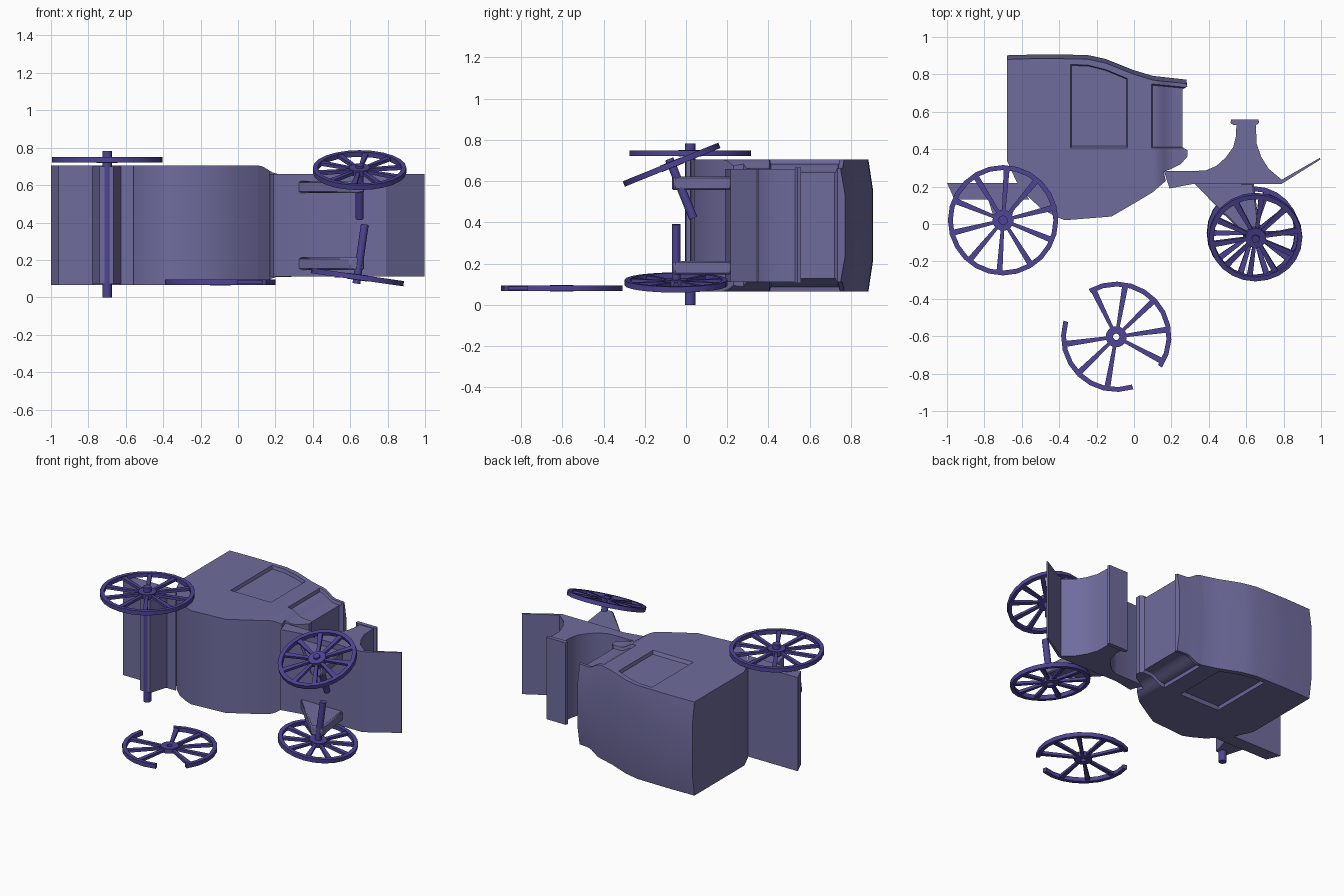
import bpy, bmesh, math
from mathutils import Vector, Matrix

cube = bpy.data.objects.get("Cube")
if cube:
    bpy.data.objects.remove(cube)

MID = 0.385          # centre of the body's width, along z
HALF = 0.32          # half width of the cabin


def material(name, rgb):
    m = bpy.data.materials.new(name)
    m.use_nodes = True
    m.diffuse_color = (*rgb, 1)
    m.node_tree.nodes["Principled BSDF"].inputs["Base Color"].default_value = (*rgb, 1)
    return m


BODY = material("dusty violet", (0.16, 0.15, 0.34))
WHEEL = material("deep violet", (0.075, 0.058, 0.30))


def finish(bm, name, mat, matrix=None, smooth=True):
    bmesh.ops.recalc_face_normals(bm, faces=bm.faces)
    mesh = bpy.data.meshes.new(name)
    bm.to_mesh(mesh)
    bm.free()
    ob = bpy.data.objects.new(name, mesh)
    bpy.context.collection.objects.link(ob)
    mesh.materials.append(mat)
    if matrix:
        ob.matrix_world = matrix
    if smooth:
        shade(ob)
    return ob


def activate(ob):
    bpy.ops.object.select_all(action='DESELECT')
    ob.select_set(True)
    bpy.context.view_layer.objects.active = ob


def shade(ob):
    activate(ob)
    bpy.ops.object.shade_smooth_by_angle(angle=math.radians(30))


def prism(bm, pts, z0, z1, far_scale=1.0):
    """Extrude a side profile across the width, optionally tapering it."""
    n = len(pts)
    c = sum((Vector(p) for p in pts), Vector((0, 0))) / n
    low = [bm.verts.new((x, y, z0)) for x, y in pts]
    high = [bm.verts.new((*(c + (Vector(p) - c) * far_scale), z1)) for p in pts]
    bm.faces.new(low)
    bm.faces.new(high)
    for i in range(n):
        j = (i + 1) % n
        bm.faces.new((low[i], low[j], high[j], high[i]))


def solid(name, pts, z0, z1, mat=BODY):
    bm = bmesh.new()
    prism(bm, pts, z0, z1)
    return finish(bm, name, mat)


def rod(name, a, b, radius, mat=WHEEL):
    a, b = Vector(a), Vector(b)
    bm = bmesh.new()
    bmesh.ops.create_cone(bm, cap_ends=True, segments=16, radius1=radius,
                          radius2=radius, depth=(b - a).length)
    turn = (b - a).to_track_quat('Z', 'Y').to_matrix().to_4x4()
    return finish(bm, name, mat, Matrix.Translation((a + b) / 2) @ turn)


# Cabin: side profile extruded across the width
cabin = solid("cabin", [
    (-0.68, 0.88), (-0.5, 0.885), (-0.25, 0.882), (-0.15, 0.86), (0, 0.80),
    (0.1, 0.77), (0.28, 0.75), (0.285, 0.735), (0.26, 0.72), (0.26, 0.41),
    (0.285, 0.395), (0.285, 0.36), (0.25, 0.32), (0.2, 0.295), (0.16, 0.28),
    (0.17, 0.23), (0.1, 0.17), (0, 0.11), (-0.12, 0.04), (-0.37, 0.02),
    (-0.42, 0.04), (-0.5, 0.085), (-0.57, 0.15), (-0.63, 0.23), (-0.68, 0.34)],
    MID - HALF, MID + HALF)

# Window recesses on both sides
door = [(-0.345, 0.395), (-0.03, 0.395), (-0.03, 0.78), (-0.09, 0.805),
        (-0.15, 0.83), (-0.25, 0.855), (-0.345, 0.858)]
quarter = [(0.09, 0.40), (0.32, 0.40), (0.32, 0.732), (0.09, 0.755)]
bm = bmesh.new()
for side in (1, -1):
    for pts in (door, quarter):
        prism(bm, pts, MID + side * (HALF + 0.02), MID + side * (HALF - 0.022), 0.93)
cutter = finish(bm, "window_cutter", BODY, smooth=False)
cutter.hide_render = True
cut = cabin.modifiers.new("windows", 'BOOLEAN')
cut.object = cutter
cut.solver = 'EXACT'
activate(cabin)
bpy.ops.object.modifier_apply(modifier=cut.name)
bpy.data.objects.remove(cutter)

# Narrow the cabin toward the front and crown its roof
bm = bmesh.new()
bm.from_mesh(cabin.data)
planes = [((x, 0, 0), (1, 0, 0)) for x in (0.11, 0.135, 0.16, 0.185, 0.21)]
planes += [((0, 0, MID + s * 0.175), (0, 0, 1)) for s in (1, -1)]
for co, no in planes:
    bmesh.ops.bisect_plane(bm, geom=bm.verts[:] + bm.edges[:] + bm.faces[:],
                           plane_co=co, plane_no=no)
bm.normal_update()
roof = {v for f in bm.faces if f.normal.y > 0.5 and f.calc_center_median().y > 0.745
        for v in f.verts}
for v in bm.verts:
    if v in roof and abs(v.co.z - MID) < 0.18:
        v.co.y += 0.022
    t = min(max((v.co.x - 0.11) / 0.1, 0), 1)
    v.co.z = MID + (v.co.z - MID) * (1 - 0.14 * t * t * (3 - 2 * t))
bm.to_mesh(cabin.data)
bm.free()
shade(cabin)

# Rear platform and axle block
solid("rear_platform", [(-1, 0.22), (-0.96, 0.13), (-0.56, 0.13), (-0.62, 0.22)],
      MID - HALF, MID + HALF)
solid("rear_axle_block", [(-0.78, 0.135), (-0.74, 0), (-0.665, 0), (-0.625, 0.135)],
      MID - HALF + 0.005, MID + HALF - 0.005)

# Driver's seat with curved sides, floor and raised footboard
solid("driver_seat", [
    (0.16, 0.283), (0.38, 0.285), (0.44, 0.31), (0.49, 0.355), (0.53, 0.41),
    (0.545, 0.47), (0.548, 0.54), (0.652, 0.54), (0.655, 0.43), (0.68, 0.36),
    (0.72, 0.295), (0.79, 0.237), (0.993, 0.353), (0.997, 0.345), (0.79, 0.215),
    (0.32, 0.215), (0.19, 0.19)], MID - 0.275, MID + 0.275)
solid("seat_cushion", [(0.515, 0.542), (0.52, 0.558), (0.665, 0.558), (0.67, 0.542),
                       (0.655, 0.53), (0.53, 0.53)], MID - 0.28, MID + 0.28)

# Front brackets
for side, name in ((1, "left"), (-1, "right")):
    z = MID + side * 0.205
    bracket = solid(name + "_front_bracket", [
        (0.32, 0.22), (0.64, 0.22), (0.675, -0.06), (0.60, -0.07)], z - 0.033, z + 0.033)
    bevel = bracket.modifiers.new("bevel", 'BEVEL')
    bevel.width = 0.008
    bevel.segments = 1


def ring_arc(bm, r0, r1, start, end, h):
    """Rectangular-section ring or arc, angles in degrees."""
    closed = end - start >= 360
    n = max(3, round((end - start) / 15))
    rows = []
    for i in range(n if closed else n + 1):
        a = math.radians(start + (end - start) * i / n)
        rows.append([bm.verts.new((r * math.cos(a), r * math.sin(a), z))
                     for r, z in ((r0, -h), (r1, -h), (r1, h), (r0, h))])
    for i in range(n):
        p, q = rows[i], rows[(i + 1) % len(rows)]
        for k in range(4):
            m = (k + 1) % 4
            bm.faces.new((p[k], p[m], q[m], q[k]))
    if not closed:
        bm.faces.new(rows[0])
        bm.faces.new(rows[-1])


def wheel(name, centre, normal, radius, spin, arcs=((0, 360),), missing=()):
    bm = bmesh.new()
    for a, b in arcs:
        ring_arc(bm, radius - 0.026, radius, a, b, 0.014)
    ring_arc(bm, 0.017, 0.056, 0, 360, 0.016)
    for k in range(10):
        if k in missing:
            continue
        before = set(bm.verts)
        end = radius - 0.015
        prism(bm, [(0.045, -0.009), (end, -0.016), (end, 0.016), (0.045, 0.009)],
              -0.009, 0.009)
        bmesh.ops.rotate(bm, verts=[v for v in bm.verts if v not in before],
                         matrix=Matrix.Rotation(math.radians(spin + 36 * k), 3, 'Z'))
    turn = Vector((0, 0, 1)).rotation_difference(Vector(normal)).to_matrix().to_4x4()
    return finish(bm, name, WHEEL, Matrix.Translation(centre) @ turn)


# Rear axle, fitted rear wheel and the broken wheel lying loose
rod("rear_axle", (-0.70, 0.02, 0), (-0.70, 0.02, 0.783), 0.025)
wheel("left_rear_wheel", (-0.70, 0.02, 0.735), (0, 0, 1), 0.295, 14)
wheel("broken_wheel", (-0.095, -0.603, 0.08), (0, 0, 1), 0.295, 8,
      arcs=((-34, 120), (163, 288)), missing=(4, 8))

# Front wheels knocked out of line, each on its own stub axle
for name, centre, normal, inward, outward, spin in (
        ("left_front", (0.65, -0.07, 0.68), (0, -0.375, 0.927), -0.28, 0.03, 10),
        ("right_front", (0.638, -0.048, 0.108), (0.14, 0, 0.99), 0.285, -0.035, 0)):
    wheel(name + "_wheel", centre, normal, 0.25, spin)
    c, n = Vector(centre), Vector(normal).normalized()
    rod(name + "_axle", c + n * outward, c + n * inward, 0.021)
